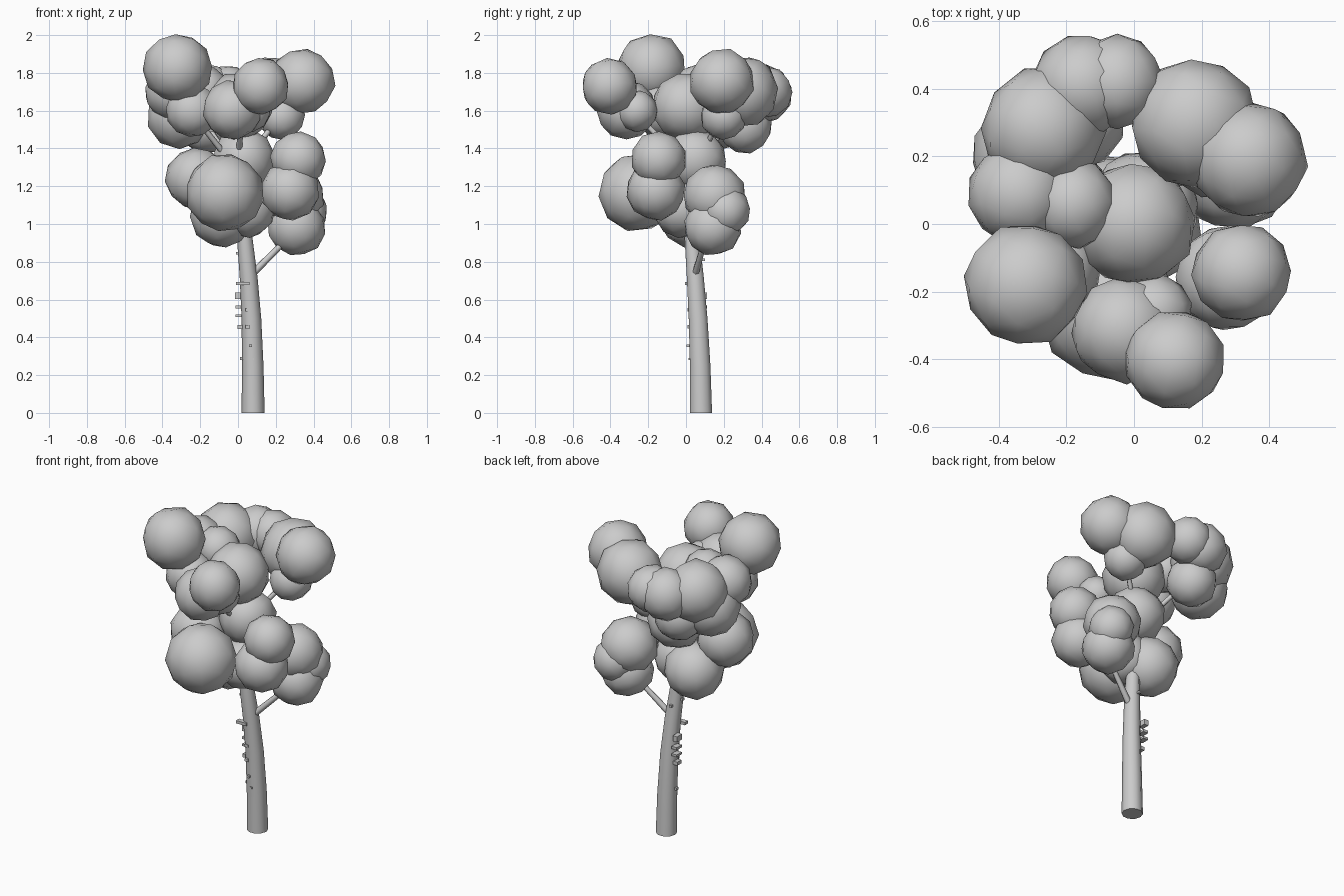
import bpy, bmesh, math, random
from mathutils import Vector, Euler, Matrix

random.seed(4)

grey = bpy.data.materials.new("soft grey")
grey.diffuse_color = (0.6, 0.6, 0.6, 1)


def finish(name, bm, smooth=True, angle=60):
    me = bpy.data.meshes.new(name)
    bm.to_mesh(me)
    bm.free()
    me.materials.append(grey)
    ob = bpy.data.objects.new(name, me)
    bpy.context.collection.objects.link(ob)
    if smooth:
        bpy.ops.object.select_all(action='DESELECT')
        ob.select_set(True)
        bpy.context.view_layer.objects.active = ob
        bpy.ops.object.shade_smooth_by_angle(angle=math.radians(angle))
    return ob


def tube(name, rows, sides):
    """Tapered tube through (x, y, z, radius) rows."""
    bm = bmesh.new()
    pts = [Vector(r[:3]) for r in rows]
    rings = []
    for i, r in enumerate(rows):
        d = pts[min(i + 1, len(pts) - 1)] - pts[max(i - 1, 0)]
        if i == 0 and abs(r[2]) < 1e-6:
            d = Vector((0, 0, 1))          # flat foot on the ground
        q = Vector((0, 0, 1)).rotation_difference(d.normalized())
        rings.append([bm.verts.new(pts[i] + q @ Vector((
            r[3] * math.cos(2 * math.pi * k / sides),
            r[3] * math.sin(2 * math.pi * k / sides), 0))) for k in range(sides)])
    for a, b in zip(rings, rings[1:]):
        for k in range(sides):
            n = (k + 1) % sides
            bm.faces.new((a[k], a[n], b[n], b[k]))
    bm.faces.new(rings[0][::-1])
    bm.faces.new(rings[-1])
    return finish(name, bm)


# Trunk, leaning slightly towards the middle
TRUNK = [(0.08, 0.08, 0, 0.061), (0.078, 0.075, 0.25, 0.057),
         (0.071, 0.064, 0.5, 0.052), (0.056, 0.049, 0.72, 0.047),
         (0.036, 0.032, 0.92, 0.041), (0.01, 0.03, 1.15, 0.034),
         (0.0, 0.04, 1.35, 0.026)]
tube("trunk", TRUNK, 10)

# Branches: start, end, start radius
BRANCHES = [
    ((0.06, 0.045, 0.72), (0.29, 0.11, 0.95), 0.02),
    ((0.02, 0.02, 1.02), (-0.07, -0.22, 1.14), 0.02),
    ((0.02, 0.02, 1.0), (0.26, -0.13, 1.16), 0.02),
    ((0.0, 0.03, 1.28), (0.26, 0.22, 1.62), 0.018),
    ((0.0, 0.03, 1.28), (-0.27, -0.14, 1.62), 0.018),
    ((0.0, 0.03, 1.28), (0.02, -0.3, 1.62), 0.018),
    ((0.0, 0.03, 1.28), (-0.22, 0.28, 1.6), 0.018),
]
for i, (a, b, r) in enumerate(BRANCHES):
    tube(f"branch_{i + 1}", [(*a, r), (*b, r * 0.7)], 6)

# Leaf clumps: x, y, z, radius, grouped by branch
CLUMPS = {
    "upper_left": [(-0.32, -0.18, 1.825, 0.18), (-0.24, -0.13, 1.6, 0.14)],
    "upper_right": [(0.34, 0.19, 1.755, 0.172), (0.18, 0.30, 1.70, 0.188),
                    (0.23, 0.2, 1.57, 0.122)],
    "upper_front": [(0.12, -0.405, 1.73, 0.148), (-0.03, -0.315, 1.605, 0.155),
                    (0.06, -0.26, 1.60, 0.11)],
    "upper_back": [(-0.15, 0.41, 1.69, 0.152), (-0.05, 0.42, 1.70, 0.138),
                   (-0.27, 0.28, 1.69, 0.182), (-0.31, 0.2, 1.57, 0.17),
                   (-0.17, 0.31, 1.52, 0.145), (-0.34, 0.09, 1.70, 0.15),
                   (-0.18, 0.06, 1.71, 0.13)],
    "middle": [(0.0, 0.0, 1.62, 0.18), (0.03, 0.05, 1.34, 0.165)],
    "lower_front": [(-0.07, -0.26, 1.165, 0.203)],
    "lower_left": [(-0.22, -0.08, 1.24, 0.163), (-0.08, 0.03, 1.05, 0.172),
                   (0.05, -0.02, 1.08, 0.15)],
    "lower_right": [(0.32, -0.145, 1.345, 0.145), (0.275, -0.16, 1.175, 0.155),
                    (0.31, 0.14, 0.985, 0.152), (0.345, 0.21, 1.07, 0.128),
                    (0.29, 0.15, 1.15, 0.165)],
}
for group, balls in CLUMPS.items():
    for i, (x, y, z, r) in enumerate(balls):
        bm = bmesh.new()
        bmesh.ops.create_icosphere(bm, subdivisions=2, radius=r * 1.02)
        rot = Euler([random.uniform(0, 6.28) for _ in range(3)]).to_matrix()
        for v in bm.verts:
            v.co = rot @ v.co * random.uniform(0.975, 1.025) + Vector((x, y, z))
        finish(f"leaf_clump_{group}_{i + 1}", bm)

# Bark chips: x, y, z, width x, depth y, height
CHIPS = [
    (0.025, 0.01, 0.685, 0.07, 0.03, 0.018), (0.0, 0.085, 0.62, 0.03, 0.05, 0.034),
    (0.005, 0.085, 0.56, 0.035, 0.05, 0.016), (0.005, 0.085, 0.515, 0.035, 0.05, 0.014),
    (0.03, 0.07, 0.455, 0.065, 0.04, 0.022), (0.052, 0.015, 0.545, 0.022, 0.015, 0.018),
    (0.052, 0.015, 0.455, 0.022, 0.015, 0.018), (0.066, 0.01, 0.355, 0.016, 0.015, 0.014),
    (0.025, 0.07, 0.288, 0.03, 0.02, 0.016), (0.08, 0.02, 0.285, 0.012, 0.012, 0.012),
    (0.0, 0.04, 0.845, 0.02, 0.02, 0.014), (0.04, 0.09, 0.81, 0.015, 0.02, 0.014),
]
for i, (x, y, z, w, d, h) in enumerate(CHIPS):
    bm = bmesh.new()
    bmesh.ops.create_cube(bm, size=1, matrix=Matrix.LocRotScale(
        Vector((x, y, z)), None, Vector((w, d, h))))
    finish(f"bark_chip_{i + 1}", bm, smooth=False)
